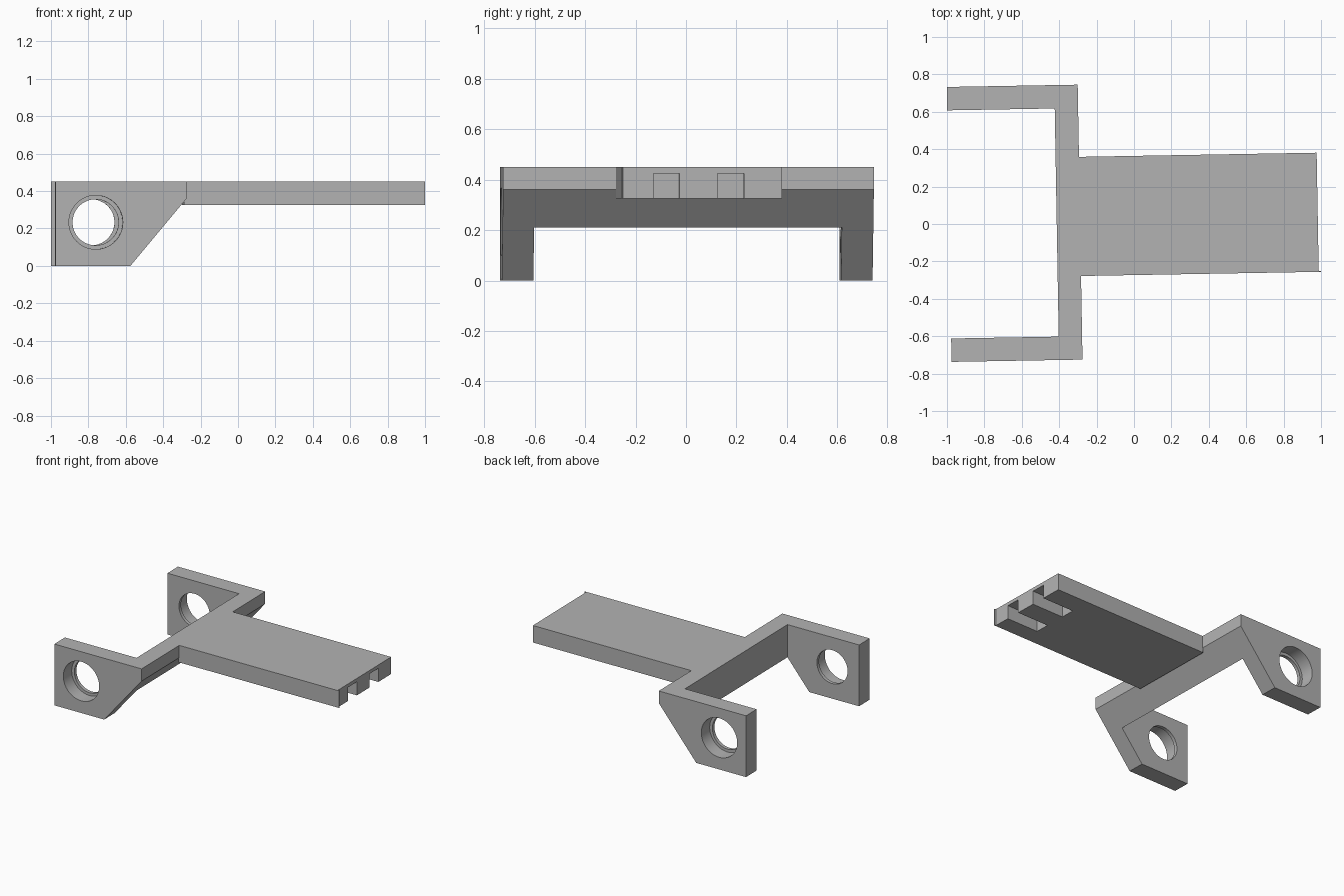
import bpy, bmesh, math
from mathutils import Matrix

cube = bpy.data.objects.get("Cube")
if cube:
    bpy.data.objects.remove(cube, do_unlink=True)

grey = bpy.data.materials.new("plain grey")
grey.use_nodes = True
tone = (0.45, 0.45, 0.45, 1)
grey.diffuse_color = tone
grey.node_tree.nodes["Principled BSDF"].inputs["Base Color"].default_value = tone


def finish(name, bm):
    bmesh.ops.recalc_face_normals(bm, faces=bm.faces)
    mesh = bpy.data.meshes.new(name)
    bm.to_mesh(mesh)
    bm.free()
    mesh.materials.append(grey)
    obj = bpy.data.objects.new(name, mesh)
    bpy.context.collection.objects.link(obj)
    return obj


def extrude(name, outline, axis, start, end):
    """Sweep an outline along y (xz outline) or z (xy outline)."""
    bm = bmesh.new()
    place = (lambda a, b: (a, start, b)) if axis == "y" else (lambda a, b: (a, b, start))
    face = bm.faces.new([bm.verts.new(place(a, b)) for a, b in outline])
    moved = bmesh.ops.extrude_face_region(bm, geom=[face])["geom"]
    step = (0, end - start, 0) if axis == "y" else (0, 0, end - start)
    bmesh.ops.translate(bm, vec=step, verts=[v for v in moved if isinstance(v, bmesh.types.BMVert)])
    return finish(name, bm)


def box(name, x0, x1, y0, y1, z0, z1):
    return extrude(name, [(x0, y0), (x1, y0), (x1, y1), (x0, y1)], "z", z0, z1)


def bore(name, radius, y0, y1):
    ring = [2 * math.pi * i / 64 for i in range(64)]
    outline = [(HOLE_X + radius * math.cos(a), HOLE_Z + radius * math.sin(a)) for a in ring]
    return extrude(name, outline, "y", y0, y1)


def combine(target, tool, operation):
    tool.hide_render = True
    mod = target.modifiers.new(operation, "BOOLEAN")
    mod.operation, mod.object, mod.solver = operation, tool, "EXACT"
    bpy.context.view_layer.objects.active = target
    bpy.ops.object.modifier_apply(modifier=mod.name)
    bpy.data.objects.remove(tool, do_unlink=True)


TOP, PLATE_BOTTOM = 0.45, 0.325
FRONT, BACK, WALL = -0.72, 0.75, 0.125
HOLE_X, HOLE_Z = -0.7725, 0.233

# Bracket: side profile swept across, hollowed to leave two arms and a crossbar
profile = [(-0.988, 0), (-0.588, 0), (-0.288, 0.36), (-0.288, TOP), (-0.988, TOP)]
bracket = extrude("bracket_with_tongue", profile, "y", FRONT, BACK)
combine(bracket, box("gap", -2, -0.413, FRONT + WALL, BACK - WALL, -1, 1), "DIFFERENCE")

# Tongue plate with a thin fin on the front corner
plate_outline = [(-0.293, -0.273), (0.995, -0.273), (0.995, -0.269),
                 (0.983, -0.267), (0.983, 0.364), (-0.293, 0.364)]
tongue = extrude("tongue", plate_outline, "z", PLATE_BOTTOM, TOP)

# Two open slots under the end of the tongue
for y in (-0.147, 0.108):
    combine(tongue, box("slot", 0.725, 1.2, y, y + 0.105, 0.2, 0.425), "DIFFERENCE")
combine(bracket, tongue, "UNION")

# Arm holes, counterbored from the outside
combine(bracket, bore("through_hole", 0.123, -1, 1), "DIFFERENCE")
for outer, sign in ((FRONT, 1), (BACK, -1)):
    combine(bracket, bore("counterbore", 0.144, outer - sign * 0.1, outer + sign * 0.1), "DIFFERENCE")

# The whole piece sits at a slight turn
bracket.data.transform(Matrix.Rotation(math.radians(1), 4, "Z"))
bpy.ops.object.select_all(action="DESELECT")
bracket.select_set(True)
bpy.context.view_layer.objects.active = bracket
bpy.ops.object.shade_smooth_by_angle(angle=math.radians(30))
